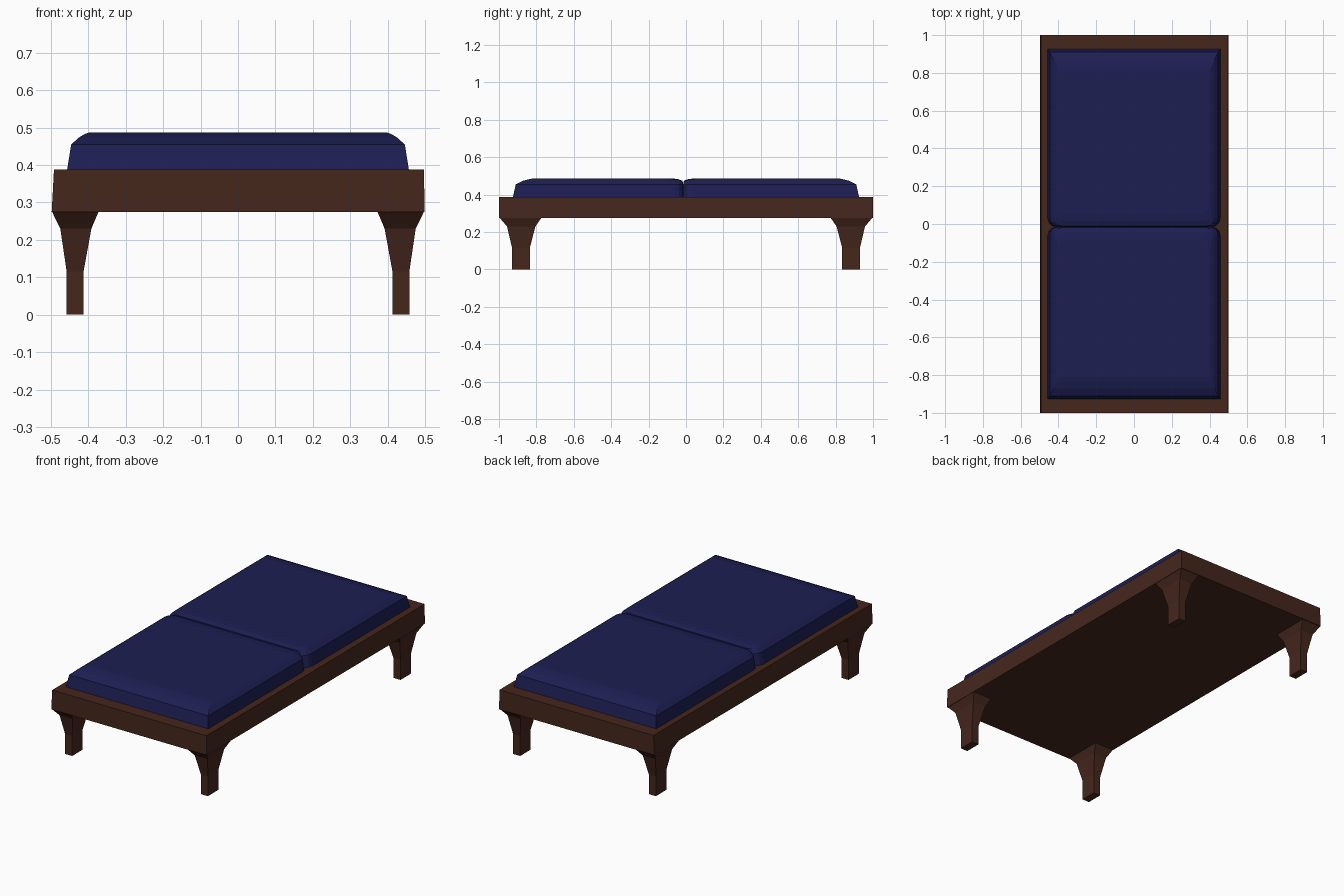
import bpy, bmesh, math

if "Cube" in bpy.data.objects:
    bpy.data.objects.remove(bpy.data.objects["Cube"])


def material(name, color):
    m = bpy.data.materials.new(name)
    m.diffuse_color = (*color, 1)
    m.use_nodes = True
    m.node_tree.nodes["Principled BSDF"].inputs["Base Color"].default_value = m.diffuse_color
    return m


WOOD = material("dark_wood", (0.06, 0.02, 0.012))
FABRIC = material("navy_fabric", (0.012, 0.013, 0.085))


def loft(name, rings, mat):
    """Skin a stack of equal-length point rings and cap both ends."""
    bm = bmesh.new()
    loops = [[bm.verts.new(p) for p in ring] for ring in rings]
    for a, b in zip(loops, loops[1:]):
        for i in range(len(a)):
            j = (i + 1) % len(a)
            bm.faces.new((a[i], a[j], b[j], b[i]))
    bm.faces.new(loops[0])
    bm.faces.new(loops[-1])
    bmesh.ops.recalc_face_normals(bm, faces=bm.faces)
    mesh = bpy.data.meshes.new(name)
    bm.to_mesh(mesh)
    bm.free()
    mesh.materials.append(mat)
    obj = bpy.data.objects.new(name, mesh)
    bpy.context.collection.objects.link(obj)
    return obj


def rect(x0, x1, y0, y1, z):
    return [(x0, y0, z), (x1, y0, z), (x1, y1, z), (x0, y1, z)]


# Bed frame: slightly tapered slab
loft("frame", [rect(-0.498, 0.499, -1, 1, 0.275),
               rect(-0.492, 0.497, -1, 1, 0.388)], WOOD)

# Four legs flaring into brackets: x inner, x outer, y inner, y outer, z
LEG = [(0.413, 0.458, 0.835, 0.93, 0.0),
       (0.413, 0.458, 0.835, 0.93, 0.115),
       (0.392, 0.475, 0.805, 0.957, 0.23),
       (0.372, 0.498, 0.772, 0.998, 0.277)]
for sx, side in ((-1, "left"), (1, "right")):
    for sy, end in ((-1, "front"), (1, "back")):
        loft(f"{end}_{side}_leg",
             [rect(sx * a, sx * b, sy * c, sy * d, z) for a, b, c, d, z in LEG],
             WOOD)

# Two cushions meeting at a seam: half width, outer end, seam gap, z
SEAM = -0.015
CUSHION = [(0.458, 0.927, 0.0, 0.38),
           (0.446, 0.91, 0.0, 0.455),
           (0.425, 0.87, 0.004, 0.474),
           (0.41, 0.835, 0.03, 0.483),
           (0.398, 0.81, 0.07, 0.487)]


def cushion_ring(sy, hx, outer, gap, z, r=0.045):
    """Rectangle with square outer corners and rounded seam corners."""
    inner = SEAM + sy * gap
    arc = [(hx - r + r * math.cos(t), inner + sy * r * (1 - math.sin(t)))
           for t in (math.pi / 2 * i / 3 for i in range(4))]
    half = [(hx, sy * outer)] + arc
    return [(x, y, z) for x, y in half] + [(-x, y, z) for x, y in reversed(half)]


for sy, end in ((-1, "front"), (1, "back")):
    loft(f"{end}_cushion", [cushion_ring(sy, *row) for row in CUSHION], FABRIC)
